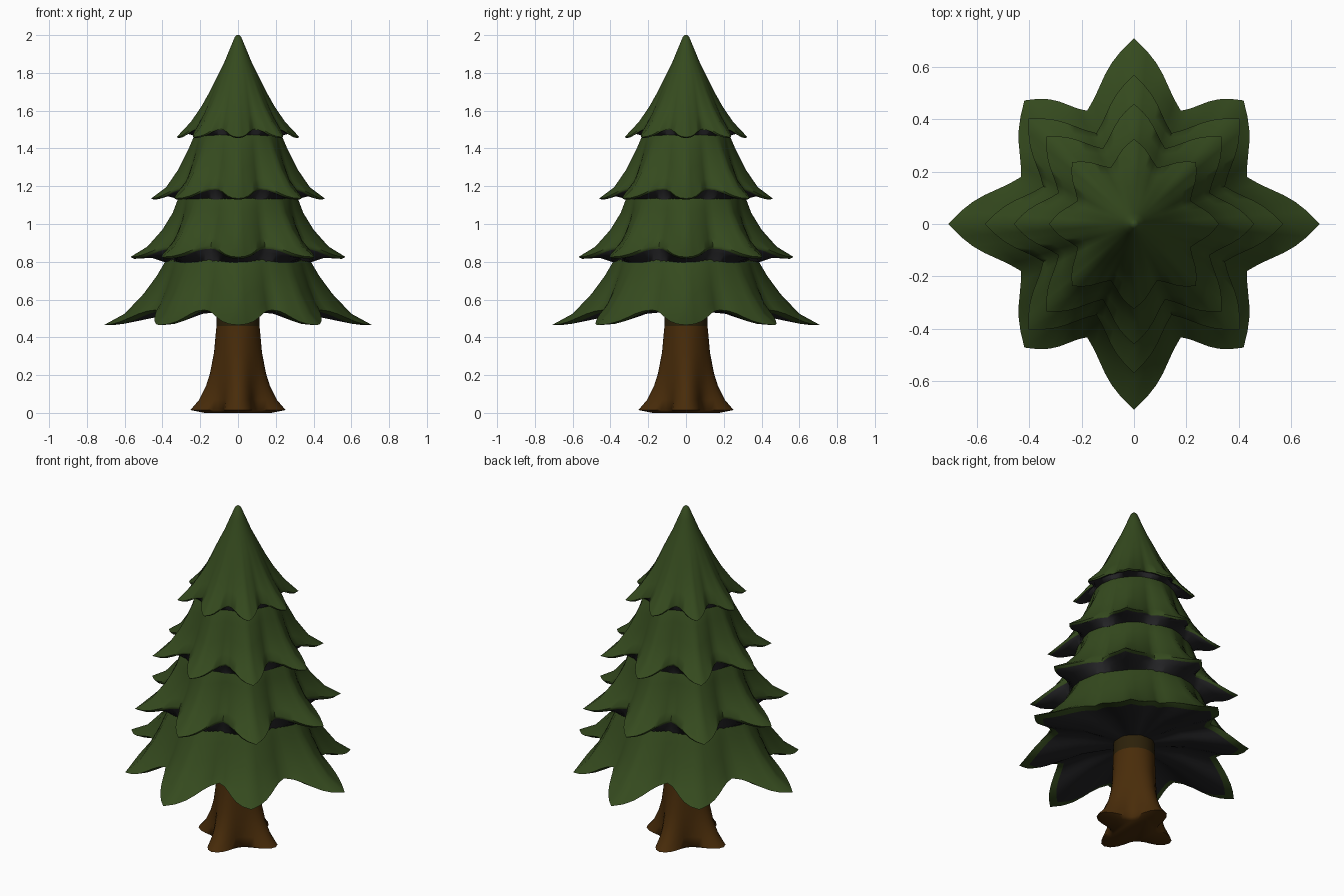
import bpy, bmesh, math
from mathutils import Vector

if "Cube" in bpy.data.objects:
    bpy.data.objects.remove(bpy.data.objects["Cube"])


def material(name, rgb):
    m = bpy.data.materials.new(name)
    m.use_nodes = True
    m.diffuse_color = (*rgb, 1)
    bsdf = m.node_tree.nodes["Principled BSDF"]
    bsdf.inputs["Base Color"].default_value = (*rgb, 1)
    bsdf.inputs["Roughness"].default_value = 0.9
    return m


GREEN = material("needle green", (0.035, 0.068, 0.013))
GREY = material("underside grey", (0.018, 0.018, 0.02))
BROWN = material("bark brown", (0.066, 0.025, 0.003))
DARK = material("shaded bark", (0.025, 0.015, 0.003))


def loft(name, rings, mats, slots, angle):
    """Skin closed rings of points, cap both ends; slots gives one material per band."""
    bm = bmesh.new()
    loops = [[bm.verts.new(p) for p in ring] for ring in rings]
    n = len(loops[0])
    for a, b, slot in zip(loops, loops[1:], slots):
        for i in range(n):
            j = (i + 1) % n
            bm.faces.new((a[i], a[j], b[j], b[i])).material_index = slot
    bm.faces.new(loops[0]).material_index = slots[0]
    bm.faces.new(loops[-1]).material_index = slots[-1]
    bmesh.ops.recalc_face_normals(bm, faces=bm.faces)
    mesh = bpy.data.meshes.new(name)
    bm.to_mesh(mesh)
    bm.free()
    for m in mats:
        mesh.materials.append(m)
    ob = bpy.data.objects.new(name, mesh)
    bpy.context.collection.objects.link(ob)
    bpy.ops.object.select_all(action="DESELECT")
    bpy.context.view_layer.objects.active = ob
    ob.select_set(True)
    bpy.ops.object.shade_smooth_by_angle(angle=math.radians(angle))


STEPS = 6  # segments between a branch tip and the next notch
WEDGE = math.pi / 8


def polar(r, a, z=0):
    return Vector((r * math.cos(a), r * math.sin(a), z))


def star_ring(r, z, diagonal, notch, lift, skew, f):
    """Eight-pointed ring with drooping tips; f blends from a circle (0) to a star (1)."""
    pts = []
    for k in range(8):
        mid = k * 2 * WEDGE
        # corner branches lean towards the front and back
        lean = skew * (-1) ** (k // 2) if k % 2 else 0
        tip = polar(r * (diagonal if k % 2 else 1), mid + lean)
        for i in range(-STEPS, STEPS):
            t = abs(i) / STEPS
            side = math.copysign(WEDGE, i)
            valley = polar(r * notch, mid + side)
            # bulge the straight edge sideways so the tip is rounded
            tangent = polar(r * 0.06 * math.sin(math.pi * t) * (1 - t),
                            mid + math.copysign(math.pi / 2, i))
            star = tip.lerp(valley, t) + tangent
            p = polar(r, mid + side * t).lerp(star, f)
            p.z = z + lift * f * (1 - math.cos(math.pi * t)) / 2
            pts.append(p)
    return pts


def tier(name, profile, diagonal, notch, lift, inner, skew=0):
    """Branch tier: top skin from a ridge profile, a green lip and a grey underside."""
    rings = []
    for i, (r, z) in enumerate(profile):
        f = max(0, 1 - i / 5) ** 1.25  # star shape fades out upwards
        rings.append(star_ring(r, z, diagonal, notch, lift, skew, f))
    # underside runs from the rim to a round inner ring
    rim = rings[0]
    r_in, z_in = inner
    core = [Vector((p.x, p.y, 0)).normalized() * r_in + Vector((0, 0, z_in)) for p in rim]
    hollow = [p.lerp(q, 0.55) + Vector((0, 0, 0.015)) for p, q in zip(rim, core)]
    lip = [p.lerp(q, 0.1) - Vector((0, 0, 0.006)) for p, q in zip(rim, core)]
    slots = [1, 1] + [0] * len(profile)
    loft(name, [core, hollow, lip] + rings, [GREEN, GREY], slots, 55)


tier("bottom_branches",
     [(.71, .465), (.6, .525), (.5, .63), (.43, .725), (.38, .81), (.3, .95)],
     .89, .66, .08, (.09, .54), .06)
tier("lower_middle_branches",
     [(.57, .825), (.48, .88), (.4, .97), (.345, 1.06), (.315, 1.14), (.24, 1.27)],
     1, .66, .06, (.365, .79))
tier("upper_middle_branches",
     [(.46, 1.135), (.38, 1.195), (.315, 1.29), (.265, 1.39), (.235, 1.46), (.15, 1.6)],
     1.03, .68, .06, (.305, 1.13))
tier("top_branches",
     [(.325, 1.46), (.25, 1.54), (.195, 1.62), (.15, 1.7), (.11, 1.78),
      (.075, 1.85), (.042, 1.93), (.017, 1.99), (.006, 2)],
     1.03, .72, .05, (.222, 1.465))


# trunk: a round column flaring into four roots
def trunk_ring(core, root, z):
    ring = []
    for i in range(48):
        a = i * math.tau / 48
        ring.append(polar(core + root * ((1 + math.cos(4 * a)) / 2) ** 1.2, a, z))
    return ring


sections = [(.115, .11, .004), (.115, .06, 0), (.13, .122, .015), (.13, .075, .07),
            (.128, .042, .14), (.124, .024, .21), (.119, .008, .32),
            (.114, 0, .46), (.112, 0, .58)]
loft("trunk", [trunk_ring(*s) for s in sections[1:]], [BROWN, DARK],
     [0] * (len(sections) - 3) + [1], 60)
